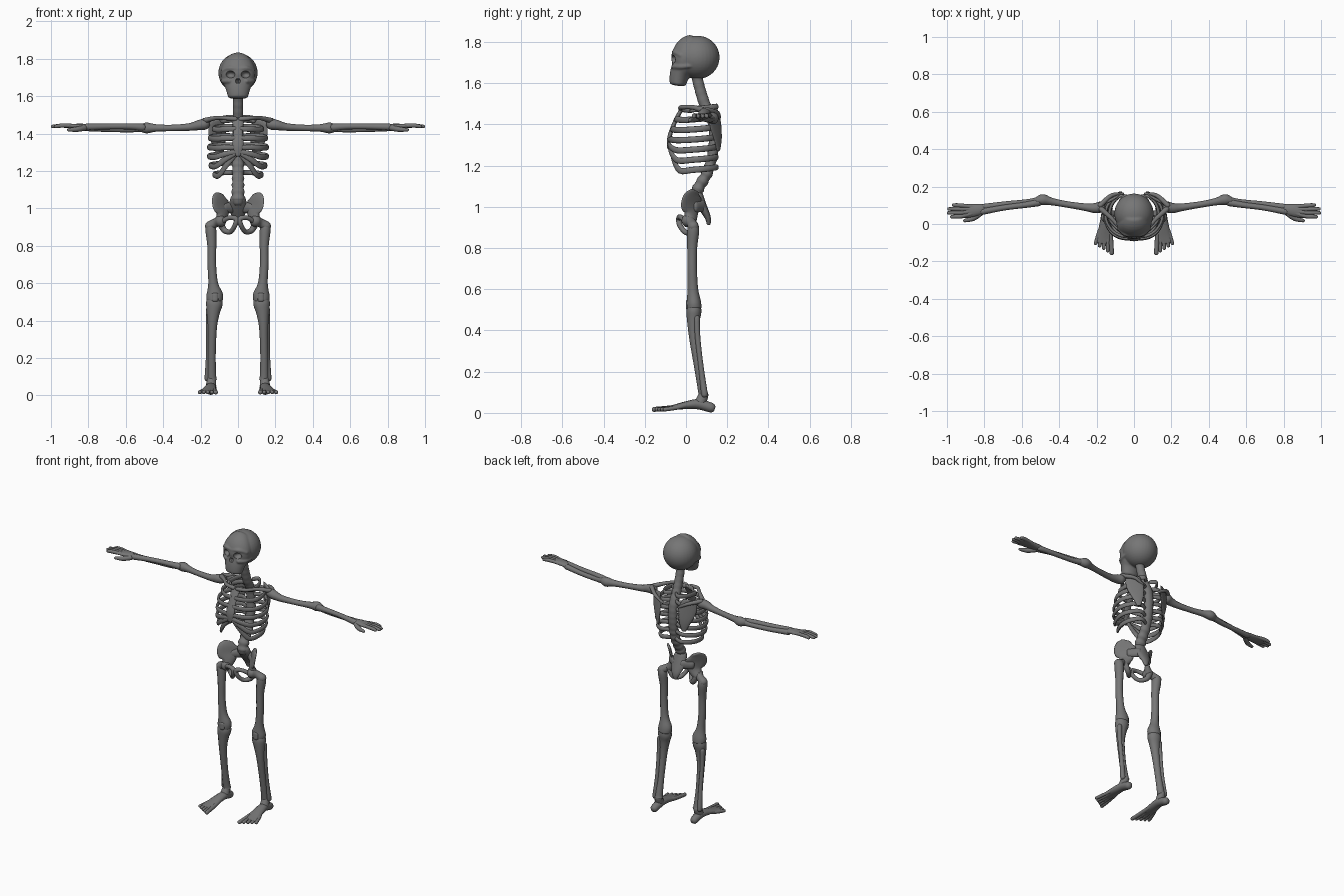
import bpy
import bmesh
import math
from mathutils import Matrix, Vector

cube = bpy.data.objects.get("Cube")
if cube:
    bpy.data.objects.remove(cube, do_unlink=True)

# All part coordinates are in centimetres and scaled once
CM = 0.01
AXIS_X, AXIS_Y, AXIS_Z = Vector((1, 0, 0)), Vector((0, 1, 0)), Vector((0, 0, 1))

grey = bpy.data.materials.new("bone_grey")
grey.use_nodes = True
colour = (0.18, 0.18, 0.18, 1)
grey.diffuse_color = colour
shader = next(n for n in grey.node_tree.nodes if n.type == "BSDF_PRINCIPLED")
shader.inputs["Base Color"].default_value = colour
shader.inputs["Roughness"].default_value = 0.6


def smooth_path(points, steps=4):
    """Catmull-Rom samples of (x, y, z, radius, second radius)."""
    pts = [Vector(p if len(p) == 5 else (*p, p[3])) for p in points]
    path = []
    for i in range(len(pts) - 1):
        b, c = pts[i], pts[i + 1]
        a = pts[max(i - 1, 0)]
        d = pts[min(i + 2, len(pts) - 1)]
        for k in range(steps):
            t = k / steps
            path.append(b + (c - a) * (t / 2)
                        + (a * 2 - b * 5 + c * 4 - d) * (t * t / 2)
                        + (b * 3 - a - c * 3 + d) * (t ** 3 / 2))
    return path + [pts[-1]]


def add_tube(bm, path, ref, sides=12, cap=1.0):
    """Skin a sampled path with elliptical rings and rounded ends."""
    centres = [Vector(p[:3]) for p in path]
    last = len(path) - 1
    rings = []

    def ring(i, shift=0.0, scale=1.0):
        tangent = (centres[min(i + 1, last)] - centres[max(i - 1, 0)]).normalized()
        u = (ref - tangent * ref.dot(tangent)).normalized()
        v = tangent.cross(u)
        ra, rb = path[i][3] * scale, path[i][4] * scale
        middle = centres[i] + tangent * shift * cap * min(path[i][3], path[i][4])
        loop = []
        for k in range(sides):
            angle = math.tau * k / sides
            offset = u * ra * math.cos(angle) + v * rb * math.sin(angle)
            loop.append(bm.verts.new((middle + offset) * CM))
        rings.append(loop)

    ring(0, -0.87, 0.5)
    ring(0, -0.5, 0.87)
    for i in range(last + 1):
        ring(i)
    ring(last, 0.5, 0.87)
    ring(last, 0.87, 0.5)
    for low, high in zip(rings, rings[1:]):
        for k in range(sides):
            n = (k + 1) % sides
            bm.faces.new((low[k], low[n], high[n], high[k]))
    bm.faces.new(rings[0][::-1])
    bm.faces.new(rings[-1])


def add_ball(bm, centre, size):
    matrix = Matrix.Translation(Vector(centre) * CM) @ Matrix.Diagonal((*(Vector(size) * CM), 1))
    bmesh.ops.create_uvsphere(bm, u_segments=32, v_segments=20, radius=1, matrix=matrix)


def finish(name, bm, mirror=False):
    bmesh.ops.recalc_face_normals(bm, faces=bm.faces)
    mesh = bpy.data.meshes.new(name)
    bm.to_mesh(mesh)
    bm.free()
    mesh.materials.append(grey)
    for face in mesh.polygons:
        face.use_smooth = True
    obj = bpy.data.objects.new(name, mesh)
    bpy.context.collection.objects.link(obj)
    if mirror:
        obj.modifiers.new("mirror", "MIRROR").use_axis[0] = True
    return obj


def bone(name, points, ref, mirror=True, cap=1.0):
    bm = bmesh.new()
    add_tube(bm, smooth_path(points), ref, cap=cap)
    return finish(name, bm, mirror)


# Skull: cranium, face, brow and cheekbones fused into one surface
bm = bmesh.new()
add_ball(bm, (0, 5.5, 172.5), (10.5, 10.8, 10.5))
add_tube(bm, smooth_path([(0, -4, 159.6, 5.4, 4), (0, -3.6, 162, 6, 4.5),
                          (0, -2.7, 165, 7, 5.1), (0, -1, 168.5, 8.7, 6.2),
                          (0, 0, 173, 9.3, 7), (0, 2, 176.5, 8.2, 6.8),
                          (0, 5, 179, 6, 5.5)]), AXIS_X, sides=32, cap=0.25)
for side in (-1, 1):
    add_tube(bm, smooth_path([(0, -5.8, 174.3, 1.2), (side * 4.5, -5.3, 175, 1.3),
                              (side * 8, -2.5, 173.5, 1.1)]), AXIS_Z)
    add_tube(bm, smooth_path([(side * 4.5, -6, 168, 1.2), (side * 7.6, -2.6, 168, 1.3),
                              (side * 8.4, 3, 168.5, 1)]), AXIS_Z)
skull = finish("skull", bm)
remesh = skull.modifiers.new("fuse", "REMESH")
remesh.mode = "VOXEL"
remesh.voxel_size = 0.004
remesh.use_smooth_shade = True
soften = skull.modifiers.new("soften", "SMOOTH")
soften.iterations = 10

# Eye sockets and nose opening
bm = bmesh.new()
for side in (-1, 1):
    add_ball(bm, (side * 4.2, -7.5, 171.6), (2.6, 4, 2))
    add_ball(bm, (side * 0.5, -7.6, 168.2), (0.8, 2, 1.4))
cutter = finish("socket_cutter", bm)
cutter.hide_render = True
cut = skull.modifiers.new("sockets", "BOOLEAN")
cut.operation = "DIFFERENCE"
cut.solver = "EXACT"
cut.use_self = True
cut.object = cutter
graph = bpy.context.evaluated_depsgraph_get()
carved = bpy.data.meshes.new_from_object(skull.evaluated_get(graph))
skull.modifiers.clear()
skull.data = carved
bpy.data.objects.remove(cutter, do_unlink=True)

# Spine with a gentle swelling for each vertebra
column = smooth_path([(0, 5, 166, 2.8), (0, 6, 160, 2.6), (0, 9, 150, 2.7),
                      (0, 13, 141, 3, 2.5), (0, 13.5, 130, 3, 2.5),
                      (0, 11, 118, 3.1, 2.6), (0, 6, 109, 3.3, 2.8),
                      (0, 5, 104, 3.4, 3)], steps=14)
for p in column:
    swell = 1 + (0.08 if p.z < 125 else 0.02) * math.sin(p.z * math.tau / 3.6)
    p[3] *= swell
    p[4] *= swell
bm = bmesh.new()
add_tube(bm, column, AXIS_X, sides=16)
finish("spine", bm)
bone("sacrum", [(0, 5.5, 105, 4.2, 3), (0, 8, 100, 4.8, 2.2), (0, 10.5, 95, 3, 1.5),
                (0, 11, 92, 1.5, 1)], AXIS_X, mirror=False)

# Rib cage: wide middle ribs, lower ribs rising to the breastbone
widths = (9, 13, 15.1, 15.6, 15.6, 14.8, 12.8)
fronts = (-1.5, -5, -7, -8, -8.2, -8, -7)
for i, (w, front) in enumerate(zip(widths, fronts)):
    z = 147.3 - 4.9 * i
    end = max(z, 131 - 0.8 * (i - 3))
    bone(f"rib_{i + 1}", [(2, 13, z + 1.3, 1.3, 0.9), (w * 0.55, 15, z + 1.3, 1.4, 0.8),
                          (w * 0.93, 10, z + 0.6, 1.5, 0.8), (w, 3, z, 1.5, 0.8),
                          (w * 0.8, front + 4, z - 0.3, 1.5, 0.8),
                          (w * 0.48, front + 0.8, (z + end) / 2, 1.5, 0.8),
                          (1.5, front, end, 1.3, 0.8)], AXIS_Z)
bone("breastbone", [(0, -2, 147.5, 3.4, 1), (0, -5, 142, 2.6, 1), (0, -8, 134, 3, 1),
                    (0, -8.3, 128.5, 1.6, 0.8)], AXIS_X, mirror=False)

# Shoulders
bone("collarbone", [(1.5, -2.5, 147.8, 1.3), (7, -2, 148.3, 1.1), (12, 3, 148.3, 1.1),
                    (17.5, 8, 147, 1.5)], AXIS_Z)
bone("shoulder_blade", [(12, 13, 146.5, 4.6, 0.8), (11, 14.3, 140, 5.4, 0.7),
                        (10, 15.5, 133, 3.6, 0.7), (9.5, 15.7, 127.5, 1.4, 0.6)],
     Vector((1, -0.6, 0)))
bone("shoulder_blade_ridge", [(6, 16, 142, 0.8), (12, 15.3, 145.5, 1.1),
                              (18, 10, 147, 1.4)], AXIS_Z)

# Arms
bone("upper_arm", [(18, 9, 145, 3), (21, 8.5, 144.5, 2.7), (26, 9, 143.5, 2),
                   (36, 10.5, 143, 1.7), (44, 12, 143, 2), (48.5, 13, 143, 2.9),
                   (51, 12.5, 143, 2.4)], AXIS_Y)
bone("forearm_outer", [(49, 13, 143.5, 2.2), (56, 11.8, 142.3, 1.6),
                       (68, 10.7, 142.3, 1.5), (81, 9, 143, 1.7)], AXIS_Y)
bone("forearm_inner", [(51, 11.5, 143.3, 2), (58, 10.2, 143.8, 1.6),
                       (69, 8.8, 143.8, 1.5), (81, 6.7, 143.5, 1.8)], AXIS_Y)

# Hands
bone("palm", [(81, 8, 143.5, 2.8, 1.5), (84, 7.5, 143.8, 3.2, 1.5),
              (90, 7, 144, 3.8, 1.1), (94.5, 7, 144, 3.9, 0.8)], AXIS_Y)
for i, tip in enumerate((97.5, 99.2, 99, 96.5)):
    s = i - 1.5
    bone(f"finger_{i + 1}", [(85, 7.5 + s, 144, 1), (92, 7 + 1.9 * s, 144.3, 1.1),
                             (95, 7 + 2 * s, 144.2, 1.1), (tip, 7 + 2.1 * s, 143.8, 0.9)], AXIS_Y)
bone("thumb", [(82, 5.8, 143, 1.5), (86, 3, 142.3, 1.4), (90.5, 1.8, 142, 0.9)], AXIS_Z)

# Pelvis
bone("hip_wing", [(9.5, 2, 93, 3), (8.3, 2.5, 97, 4.4, 1.6), (9, 2.5, 101, 6.6, 0.9),
                  (9.6, 3, 105, 6, 0.9), (9.8, 4, 107.5, 3.2, 0.8)], Vector((0.68, -0.73, 0)))
bone("hip_joint_bridge", [(7.5, 4.5, 100, 2.8, 1.6), (3, 8, 100.5, 3, 1.6)], AXIS_Z)
bone("pubic_ring", [(9, 0.5, 92.5, 1.5), (5, -2.5, 95, 1.2), (1, -3.3, 94.3, 1.5),
                    (1.6, -3, 91, 1.3), (4, 0, 87.5, 1.3), (7.3, 3, 88.3, 1.6),
                    (9.3, 3, 92, 1.9)], Vector((0.3, 1, 0.2)))

# Legs
bone("thigh_neck", [(9.5, 1, 93.2, 3.2), (12, 2.5, 92.3, 2.4), (15, 3.5, 90.5, 2.7)], AXIS_Y)
bone("thigh", [(14.8, 3.5, 91, 2.6), (14.5, 3.5, 88, 2.9), (14, 3, 80, 2.4),
               (14, 3, 70, 2.3), (13.3, 3.3, 60, 2.6), (12.5, 3.8, 54, 4.4, 3.4),
               (12.5, 4, 51, 4.3, 3.6)], AXIS_X, cap=0.4)
bone("kneecap", [(12.3, 1, 54, 1.8, 1), (12.3, 0.9, 51, 1.8, 1)], AXIS_X)
bone("shin", [(12.6, 4, 51, 4.2, 3.4), (12.7, 3.8, 48.5, 4.4, 3.6), (13.2, 3.6, 44, 3.4, 3),
              (13.7, 4, 36, 2.4, 2.4), (14, 6, 22, 2.1, 2), (14, 8, 11, 2.3, 2.2),
              (13.9, 8.5, 8.5, 2.6, 2.4)], AXIS_X, cap=0.4)
bone("calf", [(15.6, 5.2, 46, 1.5), (15.8, 5.7, 36, 1.3), (15.8, 7.3, 22, 1.3),
              (16.3, 9, 9, 1.6)], AXIS_X)

# Feet
bone("ankle", [(14.2, 8.5, 8.5, 2.4), (14.4, 7, 5, 2.8)], AXIS_X)
bone("foot", [(14.5, 12, 2.6, 2.4), (14.5, 6, 4.2, 2.9, 2.5), (15, 0, 3.7, 3.4, 1.9),
              (15.5, -6, 2.7, 4.2, 1.2), (16, -10, 2.1, 4.5, 0.8)], AXIS_X)
for i in range(5):
    size = 1.2 if i == 0 else 1
    bone(f"toe_{i + 1}", [(13 + i, 0, 3.6, size), (12.4 + 1.6 * i, -7 + 0.6 * i, 2.5, size),
                          (11.9 + 2.15 * i, -15.5 + 1.3 * i, 1.7, size)], AXIS_X)
